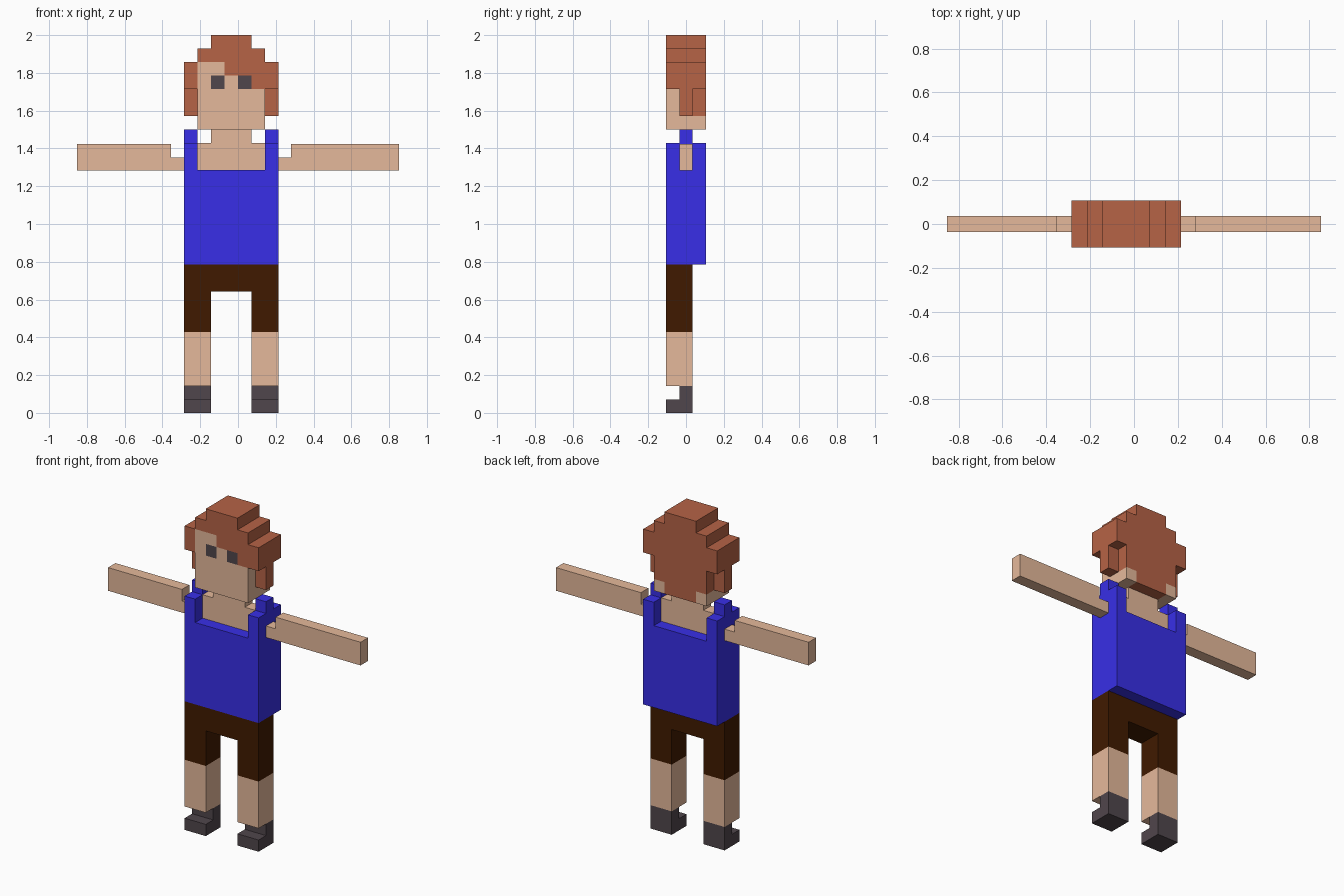
import bpy
import bmesh

cube = bpy.data.objects.get("Cube")
if cube:
    bpy.data.objects.remove(cube, do_unlink=True)

U = 2 / 28          # one block of the figure
BACK, FRONT = 1.5, -1.5
MID = (-0.5, 0.5)
FULL = (FRONT, BACK)


def material(name, rgb):
    def linear(c):
        c /= 255
        return c / 12.92 if c <= 0.04045 else ((c + 0.055) / 1.055) ** 2.4
    col = [linear(c) for c in rgb] + [1]
    m = bpy.data.materials.new(name)
    m.use_nodes = True
    m.diffuse_color = col
    bsdf = next(n for n in m.node_tree.nodes if n.type == "BSDF_PRINCIPLED")
    bsdf.inputs["Base Color"].default_value = col
    bsdf.inputs["Roughness"].default_value = 0.8
    return m


skin = material("skin", (229, 185, 155))
hair = material("auburn_hair", (182, 99, 70))
blue = material("blue_cloth", (56, 47, 231))
brown = material("dark_brown_cloth", (64, 26, 0))
charcoal = material("charcoal", (80, 70, 76))


def part(name, mat, *boxes):
    """One object from boxes given as x, y and z ranges in blocks."""
    bm = bmesh.new()
    for ranges in boxes:
        verts = bmesh.ops.create_cube(bm, size=1)["verts"]
        for v in verts:
            v.co = [(r[0] if c < 0 else r[1]) * U for c, r in zip(v.co, ranges)]
    mesh = bpy.data.meshes.new(name)
    bm.to_mesh(mesh)
    bm.free()
    mesh.materials.append(mat)
    obj = bpy.data.objects.new(name, mesh)
    bpy.context.collection.objects.link(obj)


# Legs, shoes and shorts
LEG_Y = (FRONT, 0.5)
for side, x in (("right", (-4, -2)), ("left", (1, 3))):
    part(side + "_shoe", charcoal, (x, LEG_Y, (0, 1)), (x, MID, (1, 2)))
    part(side + "_shin", skin, (x, LEG_Y, (2, 6)))
    part(side + "_shorts_leg", brown, (x, LEG_Y, (6, 9)))
part("shorts_hips", brown, ((-4, 3), LEG_Y, (9, 11)))

# Sleeveless shirt with stepped straps
part("shirt", blue, ((-4, 3), FULL, (11, 18)))
for side, x in (("right", (-4, -3)), ("left", (2, 3))):
    part(side + "_strap", blue, (x, FULL, (18, 20)), (x, MID, (20, 21)))

# Chest, neck and arms
part("chest", skin, ((-3, 2), MID, (18, 20)))
part("neck", skin, ((-2, 1), MID, (20, 21)))
LOW, STEP, HIGH = 17.95, 18.93, 19.93
part("right_arm", skin, ((-4.96, -4), MID, (LOW, STEP)),
     ((-11.95, -4.96), MID, (LOW, HIGH)))
part("left_arm", skin, ((3, 3.92), MID, (LOW, STEP)),
     ((3.92, 11.95), MID, (LOW, HIGH)))

# Face
FACE_Y = (FRONT, -0.5)
REAR_Y = (0.5, BACK)
part("face", skin, ((-3, 2), (FRONT, 0.5), (21, 24)),
     ((-3, -2), FACE_Y, (24, 25)), ((-1, 0), FACE_Y, (24, 25)),
     ((-3, -1), FACE_Y, (25, 26)))
part("rear_jaw", skin, ((-3, -2), REAR_Y, (21, 22)), ((1, 2), REAR_Y, (21, 22)))
part("right_eye", charcoal, ((-2, -1), FACE_Y, (24, 25)))
part("left_eye", charcoal, ((0, 1), FACE_Y, (24, 25)))

# Hair
part("hair_crown", hair, ((-2, 1), FULL, (27, 28)), ((-3, 2), FULL, (26, 27)))
part("hair_band", hair, ((-4, 3), (-0.5, BACK), (24, 26)))
part("hair_fringe", hair, ((-4, -3), FACE_Y, (24, 26)),
     ((-1, 3), FACE_Y, (25, 26)), ((1, 3), FACE_Y, (24, 25)))
part("hair_back", hair, ((-3, 2), REAR_Y, (22, 24)), ((-2, 1), REAR_Y, (21, 22)))
for side, x in (("right", (-4, -3)), ("left", (2, 3))):
    part(side + "_side_lock", hair, (x, MID, (22, 24)))
